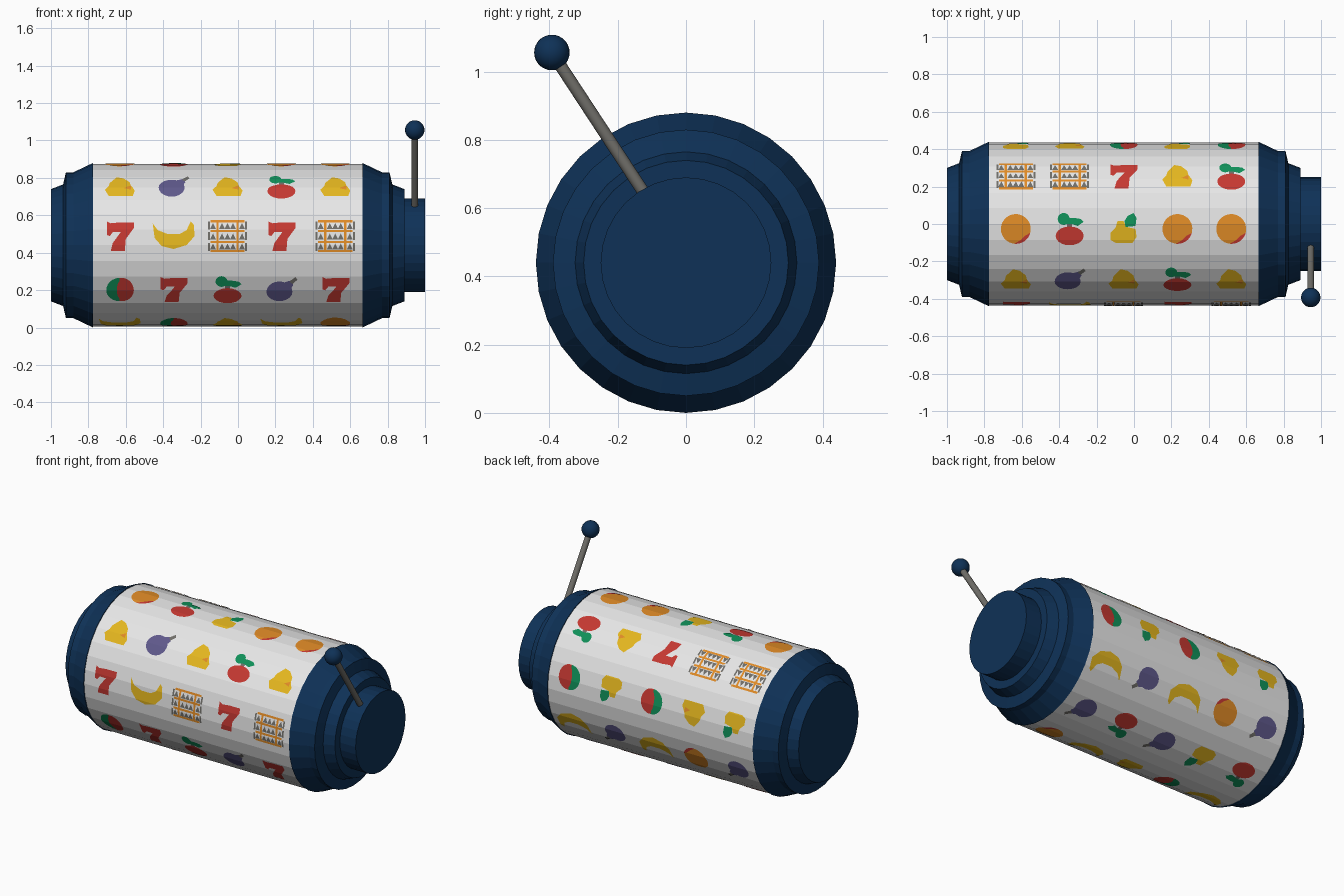
import bpy, bmesh
from math import sin, cos, pi, radians
from mathutils import Vector

if "Cube" in bpy.data.objects:
    bpy.data.objects.remove(bpy.data.objects["Cube"])

SIDES, R, CZ = 32, 0.435, 0.44
STEP = 2 * pi / SIDES
PX = 0.00535          # symbol drawing unit

COLOURS = {
    "navy": (0.0045, 0.031, 0.095), "white": (0.8, 0.8, 0.8),
    "red": (0.56, 0.04, 0.031), "yellow": (0.78, 0.47, 0.014),
    "orange": (0.75, 0.26, 0.02), "green": (0.005, 0.28, 0.10),
    "purple": (0.115, 0.10, 0.26), "grey": (0.16, 0.155, 0.14)}
MATS = {}
for cname, c in COLOURS.items():
    MATS[cname] = bpy.data.materials.new(cname)
    MATS[cname].diffuse_color = (*c, 1)
ORDER = list(COLOURS)


def finish(bm, name, colours):
    me = bpy.data.meshes.new(name)
    bm.to_mesh(me)
    bm.free()
    ob = bpy.data.objects.new(name, me)
    bpy.context.collection.objects.link(ob)
    for c in colours:
        me.materials.append(MATS[c])
    return ob


def lathe(name, profile, colour, caps=True):
    """Turn an (x, radius) profile around the drum axis."""
    bm = bmesh.new()
    rings = [[bm.verts.new((x, -r * cos(i * STEP), CZ + r * sin(i * STEP)))
              for i in range(SIDES)] for x, r in profile]
    for a, b in zip(rings, rings[1:]):
        for i in range(SIDES):
            j = (i + 1) % SIDES
            bm.faces.new((a[i], b[i], b[j], a[j]))
    if caps:
        bm.faces.new(rings[0])
        bm.faces.new(rings[-1])
        bmesh.ops.recalc_face_normals(bm, faces=bm.faces[:])
    return finish(bm, name, [colour])


# Drum and stepped end caps
lathe("drum", [(-0.78, R), (0.67, R)], "white", caps=False)
CAP = [(0, 0.44), (0.105, 0.39), (0.145, 0.39), (0.16, 0.325), (0.225, 0.30)]
lathe("left_cap", [(-0.775 - d, r) for d, r in CAP], "navy")
lathe("right_cap", [(0.665 + d, r) for d, r in CAP] + [(0.89, 0.25), (1.0, 0.25)], "navy")

# Lever rod and knob
foot, knob = Vector((0.945, -0.12, 0.64)), Vector((0.945, -0.393, 1.056))
axis = knob - foot
bpy.ops.mesh.primitive_cylinder_add(vertices=16, radius=0.018, depth=axis.length,
                                    location=(foot + knob) / 2,
                                    rotation=axis.to_track_quat('Z', 'Y').to_euler())
rod = bpy.context.object
rod.name = "lever_rod"
rod.data.materials.append(MATS["grey"])
bpy.ops.object.shade_smooth_by_angle()
bpy.ops.mesh.primitive_uv_sphere_add(segments=24, ring_count=14, radius=0.052, location=knob)
ball = bpy.context.object
ball.name = "lever_knob"
ball.data.materials.append(MATS["navy"])
bpy.ops.object.shade_smooth()


# Symbol outlines, in drawing units around each symbol's centre
def oval(u, v, a, b, start=0, end=360, n=20):
    return [(u + a * cos(radians(start + (end - start) * i / n)),
             v + b * sin(radians(start + (end - start) * i / n)))
            for i in range(n if end - start == 360 else n + 1)]


def rect(u, v, w, h):
    return [(u - w / 2, v - h / 2), (u + w / 2, v - h / 2),
            (u + w / 2, v + h / 2), (u - w / 2, v + h / 2)]


seven = [("red", [(-13, 15), (-9, 13), (0, 14), (14, 14), (14, 8), (6, -3), (5, -15),
                  (-9, -15), (-7, -7), (1, 4), (-7, 4), (-10, 0), (-13, 1)])]
banana = [("yellow", [(-21, 13), (-16, 6), (-6, 2), (6, 2), (13, 6), (17, 15), (20, 12),
                      (21, 0), (13, -9), (0, -13), (-12, -10), (-19, -2)])]
plum = [("purple", oval(-2, -2, 13, 12)),
        ("purple", [(3, 9), (9, 11), (12, 6), (9, 1)]),
        ("grey", [(8, 10), (11, 7), (16, 12), (14, 15)])]
lemon = [("yellow", [(-15, -5), (-11, 0), (-10, 5), (-3, 14), (4, 12), (10, 6), (11, 1),
                     (15, -6), (13, -13), (-11, -13)]),
         ("orange", [(4, -3), (11, -5), (11, 1)])]
cherry = [("grey", rect(0, 3, 5, 8)), ("red", oval(0, -7, 14, 9.5)),
          ("green", oval(-6, 10, 6, 6)),
          ("green", [(-5, 5), (2, 5), (8, 3), (14, 7), (11, 10), (5, 11), (-3, 11)])]
pear = [("yellow", [(-13, -11), (-13, -4), (-8, 1), (-6, 8), (0, 8), (3, 2), (12, 0),
                    (13, -8), (9, -14), (-8, -14)]),
        ("green", [(2, 2), (12, 3), (13, 11), (10, 16), (4, 13), (1, 8)])]
orange = [("orange", oval(0, 0, 15, 15, 50, 400)),
          ("red", oval(0, 0, 15, 15, -95, -15, 10) + [(9, -7), (5, -11)])]
melon = [("green", oval(0, 0, 13.5, 14, 85, 275)),
         ("red", oval(2, 0, 12, 14, -100, 100)),
         ("red", oval(1, 0, 4, 11))]
grid = ([("orange", rect(0, v, 34, 2.4)) for v in (15, 5, -6, -15)]
        + [("orange", rect(u, 0, 2.4, 32)) for u in (-10, 10)]
        + [("grey", rect(s * 18.5, v, 2, 8)) for s in (-1, 1) for v in (-11, 0, 10.5)]
        + [("grey", [(u - 3, v - 3), (u + 3, v - 3), (u, v + 3.2)])
           for v in (10, -0.5, -10.5) for u in (-14.5, -5.5, 0, 5.5, 14.5)])

# Rows of symbols around the drum, 40 degrees apart, each listed from -x to +x
ROWS = [
    (seven, banana, grid, seven, grid),
    (lemon, plum, lemon, cherry, lemon),
    (orange, cherry, pear, orange, orange),
    (grid, grid, seven, lemon, cherry),
    (pear, lemon, melon, pear, melon),
    (plum, orange, banana, plum, banana),
    (cherry, pear, plum, cherry, plum),
    (banana, melon, lemon, banana, orange),
    (melon, seven, cherry, plum, seven)]


def add_decal(target, points, x, row_angle, lift, colour):
    """Cut a flat outline along the drum's facet edges and fold it onto the drum."""
    bm = bmesh.new()
    bm.faces.new([bm.verts.new((x + u * PX, row_angle + v * PX / R, 0)) for u, v in points])
    bmesh.ops.triangulate(bm, faces=bm.faces[:])
    lo = min(v.co.y for v in bm.verts)
    hi = max(v.co.y for v in bm.verts)
    for k in range(int(lo / STEP) - 1, int(hi / STEP) + 2):
        if lo < k * STEP < hi:
            bmesh.ops.bisect_plane(bm, geom=bm.verts[:] + bm.edges[:] + bm.faces[:],
                                   plane_co=(0, k * STEP, 0), plane_no=(0, 1, 0))
    bm.normal_update()
    bmesh.ops.reverse_faces(bm, faces=[f for f in bm.faces if f.normal.z < 0])
    new = {}
    for v in bm.verts:
        t = v.co.y
        r = (R + lift) * cos(STEP / 2) / cos(t % STEP - STEP / 2)
        new[v] = target.verts.new((v.co.x, -r * cos(t), CZ + r * sin(t)))
    for f in bm.faces:
        if f.calc_area() > 1e-9:
            target.faces.new([new[v] for v in f.verts]).material_index = ORDER.index(colour)
    bm.free()


# One object of painted symbols per reel column
for col in range(5):
    bm = bmesh.new()
    for k, row in enumerate(ROWS):
        for layer, (colour, pts) in enumerate(row[col]):
            add_decal(bm, pts, -0.632 + 0.288 * col, radians(6.5 + 40 * k),
                      0.0015 + 0.0007 * min(layer, 4), colour)
    finish(bm, f"reel_symbols_{col + 1}", ORDER)

for m in bpy.data.materials:
    if m.users and not m.is_grease_pencil:
        m.use_nodes = True
        m.node_tree.nodes["Principled BSDF"].inputs["Base Color"].default_value = m.diffuse_color
